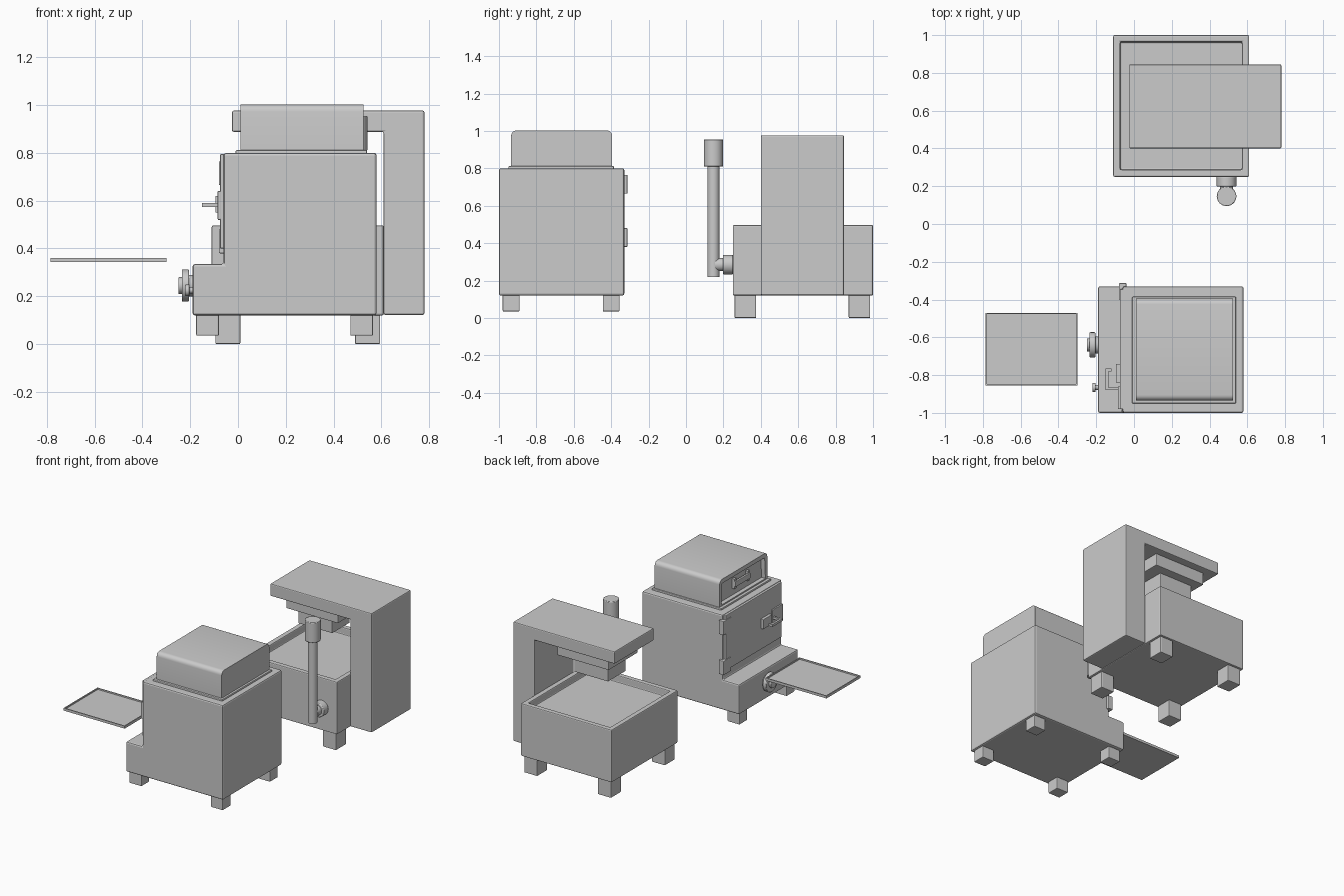
import bpy, bmesh, math
from mathutils import Matrix, Vector

cube = bpy.data.objects.get("Cube")
if cube:
    bpy.data.objects.remove(cube, do_unlink=True)

grey = bpy.data.materials.new("workshop_grey")
grey.use_nodes = True
tone = (0.6, 0.6, 0.6, 1)
grey.diffuse_color = tone
grey.node_tree.nodes["Principled BSDF"].inputs["Base Color"].default_value = tone


def finish(name, bm, bevel=0, smooth=False):
    bmesh.ops.recalc_face_normals(bm, faces=bm.faces)
    mesh = bpy.data.meshes.new(name)
    bm.to_mesh(mesh)
    bm.free()
    mesh.materials.append(grey)
    obj = bpy.data.objects.new(name, mesh)
    bpy.context.scene.collection.objects.link(obj)
    if bevel:
        mod = obj.modifiers.new("edge_bevel", 'BEVEL')
        mod.width, mod.segments, mod.limit_method = bevel, 2, 'ANGLE'
    if smooth:
        bpy.ops.object.select_all(action='DESELECT')
        obj.select_set(True)
        bpy.context.view_layer.objects.active = obj
        bpy.ops.object.shade_smooth_by_angle(angle=math.radians(35))
    return obj


def box(name, x, y, z, bevel=0, recess=None, round_x=0):
    """Box from ranges; recess = (direction, rim, depth); round_x rounds the top edges along x."""
    bm = bmesh.new()
    bmesh.ops.create_cube(bm, size=1)
    for v in bm.verts:
        v.co = [r[0] + (c + 0.5) * (r[1] - r[0]) for c, r in zip(v.co, (x, y, z))]
    if round_x:
        edges = [e for e in bm.edges if all(abs(v.co.z - z[1]) < 1e-5 for v in e.verts)
                 and abs(e.verts[0].co.y - e.verts[1].co.y) < 1e-5]
        bmesh.ops.bevel(bm, geom=edges, offset=round_x, segments=5, profile=0.5, affect='EDGES')
    if recess:
        side, rim, depth = recess
        bm.normal_update()
        face = max(bm.faces, key=lambda f: f.normal.dot(Vector(side)) * f.calc_area())
        bmesh.ops.inset_region(bm, faces=[face], thickness=rim)
        bmesh.ops.inset_region(bm, faces=[face], thickness=0.001, depth=-depth)
    return finish(name, bm, bevel, bool(round_x))


def rod(name, centre, radius, length, axis='Z', bevel=0):
    bm = bmesh.new()
    turn = {'X': Matrix.Rotation(math.pi / 2, 4, 'Y'),
            'Y': Matrix.Rotation(math.pi / 2, 4, 'X'), 'Z': Matrix()}[axis]
    bmesh.ops.create_cone(bm, cap_ends=True, segments=32, radius1=radius, radius2=radius,
                          depth=length, matrix=Matrix.Translation(centre) @ turn)
    return finish(name, bm, bevel, True)


def feet(name, xs, ys, z, sx, sy):
    for i, x in enumerate(xs):
        for j, y in enumerate(ys):
            box(f"{name}_{'right left'.split()[i]}_{'front back'.split()[j]}",
                (x, x + sx), (y, y + sy), z, 0.005)


# Furnace body: stepped profile extruded along y
bm = bmesh.new()
profile = [(-0.19, 0.12), (0.58, 0.12), (0.58, 0.80), (-0.06, 0.80), (-0.06, 0.335), (-0.19, 0.335)]
face = bm.faces.new([bm.verts.new((x, -1, z)) for x, z in profile])
out = bmesh.ops.extrude_face_region(bm, geom=[face])
bmesh.ops.translate(bm, vec=(0, 0.67, 0), verts=[g for g in out["geom"] if isinstance(g, bmesh.types.BMVert)])
finish("furnace_body", bm, 0.01)
feet("furnace_foot", (-0.175, 0.47), (-0.98, -0.445), (0.035, 0.125), 0.095, 0.09)

# Furnace top chamber with recessed end and pull handle
box("furnace_lip", (-0.01, 0.54), (-0.95, -0.385), (0.79, 0.812), 0.005)
box("furnace_hood", (0.01, 0.525), (-0.935, -0.395), (0.80, 1.003), 0.004, ((-1, 0, 0), 0.03, 0.03), 0.03)
box("hood_handle", (0.012, 0.028), (-0.75, -0.58), (0.885, 0.925), 0.004)
for y in (-0.75, -0.60):
    box("hood_handle_mount", (0.02, 0.05), (y, y + 0.02), (0.87, 0.94))

# Furnace door, hinges and latch
box("furnace_door", (-0.075, -0.055), (-0.98, -0.345), (0.40, 0.795), 0.004)
for z in (0.38, 0.665):
    box("door_hinge", (-0.08, -0.04), (-0.40, -0.313), (z, z + 0.1), 0.004)
box("latch_plate", (-0.095, -0.07), (-0.84, -0.74), (0.55, 0.62), 0.003)
box("latch_arm", (-0.15, -0.07), (-0.88, -0.865), (0.573, 0.59))
box("latch_grip", (-0.15, -0.135), (-0.88, -0.765), (0.573, 0.59))
box("latch_return", (-0.15, -0.12), (-0.78, -0.765), (0.573, 0.59))
box("latch_keeper", (-0.085, -0.07), (-0.98, -0.86), (0.52, 0.64), 0.003)

# Control dials
rod("dial_base", (-0.205, -0.64, 0.245), 0.045, 0.04, 'X')
rod("dial", (-0.22, -0.64, 0.245), 0.067, 0.03, 'X', 0.004)
rod("dial_cap", (-0.24, -0.64, 0.245), 0.035, 0.02, 'X', 0.003)
rod("small_knob_stem", (-0.195, -0.865, 0.225), 0.013, 0.03, 'X')
rod("small_knob", (-0.212, -0.865, 0.225), 0.024, 0.018, 'X', 0.003)

# Loose tray
box("tray", (-0.785, -0.30), (-0.855, -0.47), (0.343, 0.361), 0, ((0, 0, 1), 0.01, 0.009))

# Press base with sunken bed
box("press_base", (-0.11, 0.61), (0.25, 1.0), (0.12, 0.497), 0.007, ((0, 0, 1), 0.052, 0.05))
feet("press_foot", (-0.095, 0.49), (0.26, 0.87), (0, 0.125), 0.105, 0.115)

# Press column and overhanging head
bm = bmesh.new()
profile = [(0.61, 0.122), (0.78, 0.122), (0.78, 0.977), (-0.025, 0.977), (-0.025, 0.888), (0.61, 0.888)]
face = bm.faces.new([bm.verts.new((x, 0.40, z)) for x, z in profile])
out = bmesh.ops.extrude_face_region(bm, geom=[face])
bmesh.ops.translate(bm, vec=(0, 0.445, 0), verts=[g for g in out["geom"] if isinstance(g, bmesh.types.BMVert)])
finish("press_frame", bm, 0.007)

# Stepped press ram
box("ram_upper", (0.06, 0.47), (0.46, 0.79), (0.80, 0.89), 0.005)
box("ram_lower", (0.11, 0.38), (0.525, 0.725), (0.68, 0.81), 0.005)

# Press lever
rod("lever_hub", (0.49, 0.225, 0.285), 0.052, 0.055, 'Y', 0.005)
rod("lever_pivot", (0.49, 0.185, 0.285), 0.035, 0.06, 'Y')
rod("lever_rod", (0.49, 0.147, 0.52), 0.032, 0.60)
rod("lever_grip", (0.49, 0.147, 0.882), 0.052, 0.145, 'Z', 0.004)
